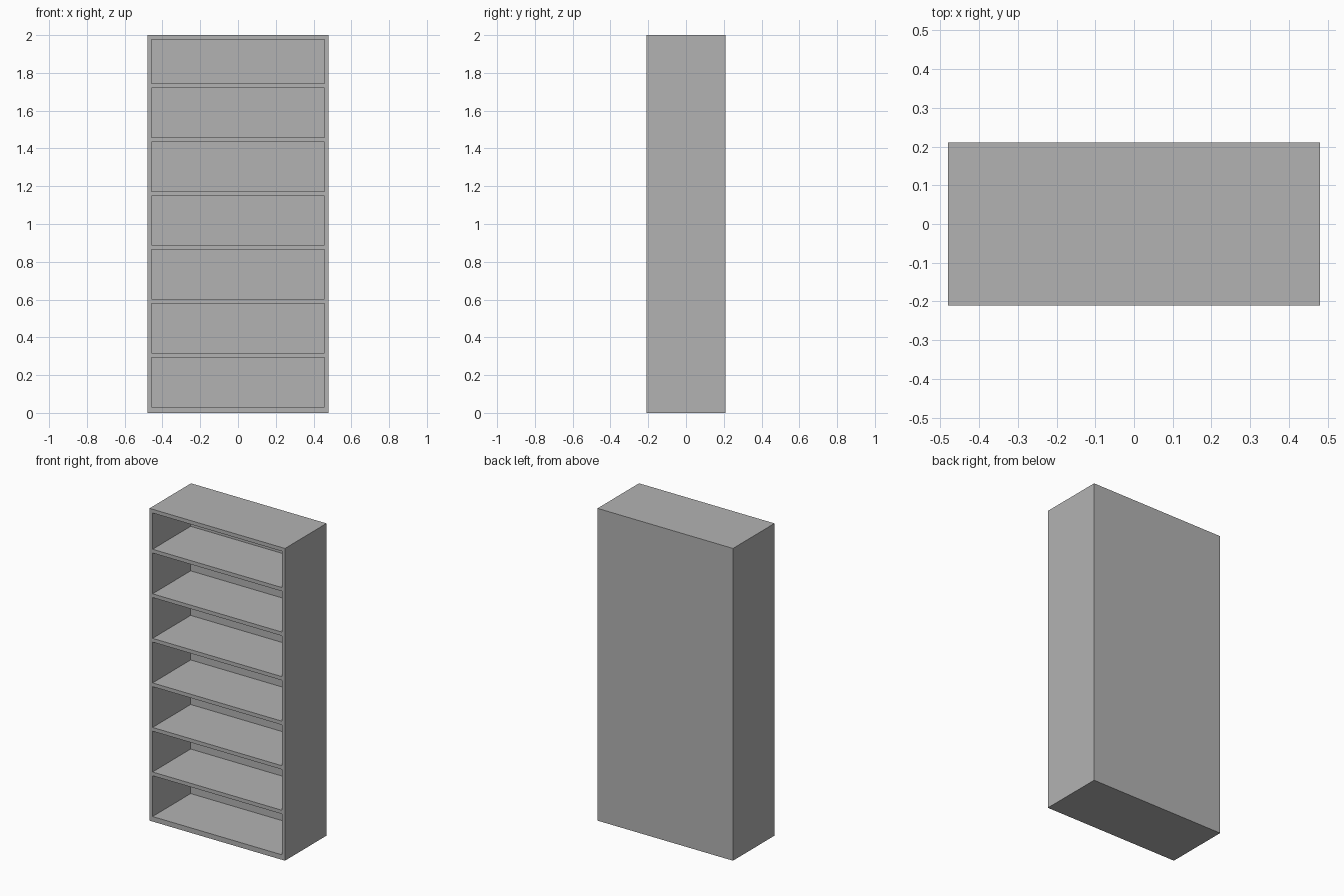
import bpy
import bmesh
from mathutils import Matrix

cube = bpy.data.objects.get("Cube")
if cube:
    bpy.data.objects.remove(cube, do_unlink=True)

# Overall size and board sizes
WIDTH, DEPTH, HEIGHT = 0.96, 0.42, 2.0
SIDE, BACK, BOARD = 0.022, 0.035, 0.024
BAYS, FIRST_SHELF, PITCH = 7, 0.032, 0.2853


def add_box(bm, low, high):
    size = [b - a for a, b in zip(low, high)]
    centre = [(a + b) / 2 for a, b in zip(low, high)]
    matrix = Matrix.Translation(centre) @ Matrix.Diagonal((*size, 1))
    bmesh.ops.create_cube(bm, size=1, matrix=matrix)


def make_object(name, boxes):
    bm = bmesh.new()
    for low, high in boxes:
        add_box(bm, low, high)
    mesh = bpy.data.meshes.new(name)
    bm.to_mesh(mesh)
    bm.free()
    obj = bpy.data.objects.new(name, mesh)
    bpy.context.collection.objects.link(obj)
    return obj


# Plain grey finish
grey = bpy.data.materials.new("plain grey")
grey.use_nodes = True
colour = (0.45, 0.45, 0.45, 1)
grey.diffuse_color = colour
grey.node_tree.nodes["Principled BSDF"].inputs["Base Color"].default_value = colour

# Solid cabinet body
x, y = WIDTH / 2, DEPTH / 2
bookcase = make_object("bookcase", [((-x, -y, 0), (x, y, HEIGHT))])
bookcase.data.materials.append(grey)

# Open bays between the shelves, cut from the front
bays = []
for i in range(BAYS):
    floor = FIRST_SHELF + i * PITCH
    ceiling = min(floor + PITCH - BOARD, HEIGHT - BOARD)
    bays.append(((SIDE - x, -y - 0.1, floor), (x - SIDE, y - BACK, ceiling)))
cutter = make_object("bay_cutter", bays)
cutter.hide_render = True

cut = bookcase.modifiers.new("bays", "BOOLEAN")
cut.operation = "DIFFERENCE"
cut.solver = "EXACT"
cut.object = cutter
bpy.context.view_layer.objects.active = bookcase
bookcase.select_set(True)
bpy.ops.object.modifier_apply(modifier=cut.name)
bpy.data.objects.remove(cutter, do_unlink=True)

# Keep one material on every face
bookcase.data.materials.clear()
bookcase.data.materials.append(grey)
for face in bookcase.data.polygons:
    face.material_index = 0
    face.use_smooth = False
